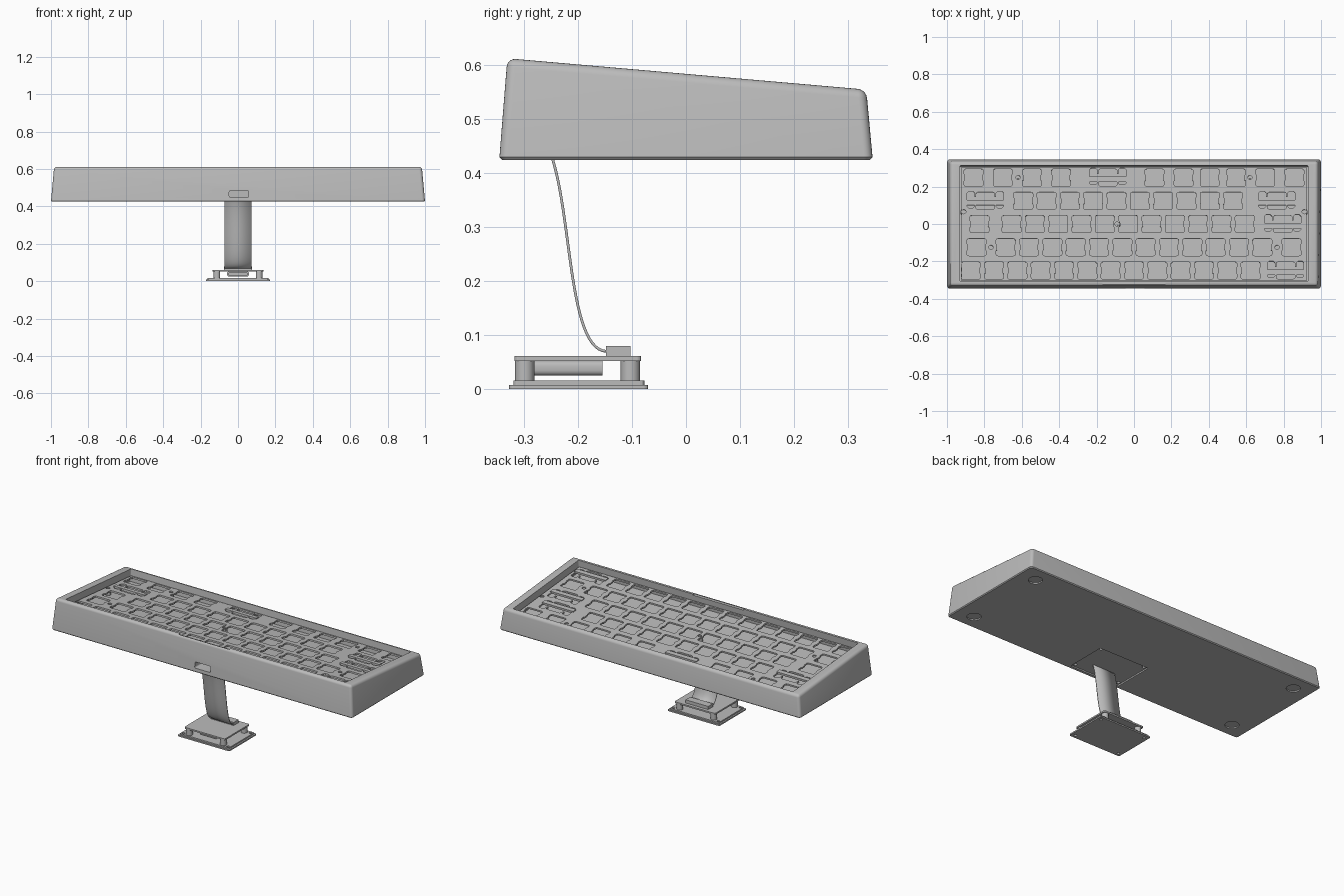
import bpy, bmesh, math
from mathutils import Matrix, Vector, geometry

if "Cube" in bpy.data.objects:
    bpy.data.objects.remove(bpy.data.objects["Cube"], do_unlink=True)

grey = bpy.data.materials.new("plain grey")
grey.use_nodes = True
grey.diffuse_color = (0.5, 0.5, 0.5, 1)
grey.node_tree.nodes["Principled BSDF"].inputs["Base Color"].default_value = (0.5, 0.5, 0.5, 1)

U = 0.1247                       # key pitch
# Frame lying on the sloping top of the case
TOP = Matrix.Translation((0, 0.003, 0.583)) @ Matrix.Rotation(math.radians(-5), 4, 'X')
PLATE_Z = -0.035                 # plate surface below the rim
FLOOR_Z = -0.072                 # cavity floor below the rim


def finish(name, bm, matrix=None):
    mesh = bpy.data.meshes.new(name)
    bmesh.ops.recalc_face_normals(bm, faces=bm.faces)
    bm.to_mesh(mesh)
    bm.free()
    mesh.materials.append(grey)
    ob = bpy.data.objects.new(name, mesh)
    bpy.context.collection.objects.link(ob)
    if matrix is not None:
        ob.matrix_world = matrix
    return ob


def box(name, low, high, matrix=None, bevel=0, axis=2):
    """Box between two corners; edges along one axis may be rounded."""
    low, high = Vector(low), Vector(high)
    bm = bmesh.new()
    bmesh.ops.create_cube(bm, size=1)
    for v in bm.verts:
        v.co = Vector([(low[i] + high[i]) / 2 + v.co[i] * (high[i] - low[i]) for i in range(3)])
    if bevel:
        edges = [e for e in bm.edges if abs((e.verts[0].co - e.verts[1].co)[axis]) > 1e-6]
        bmesh.ops.bevel(bm, geom=edges, offset=bevel, segments=4, profile=0.5, affect='EDGES')
    return finish(name, bm, matrix)


def cylinder(name, x, y, z0, z1, r, matrix=None, sides=24):
    bm = bmesh.new()
    bmesh.ops.create_cone(bm, cap_ends=True, segments=sides, radius1=r, radius2=r, depth=z1 - z0,
                          matrix=Matrix.Translation((x, y, (z0 + z1) / 2)))
    return finish(name, bm, matrix)


def activate(ob):
    bpy.ops.object.select_all(action='DESELECT')
    ob.select_set(True)
    bpy.context.view_layer.objects.active = ob


def cut(target, cutter):
    cutter.hide_render = True
    mod = target.modifiers.new("cut", 'BOOLEAN')
    mod.operation, mod.solver, mod.object = 'DIFFERENCE', 'EXACT', cutter
    activate(target)
    bpy.ops.object.modifier_apply(modifier=mod.name)
    bpy.data.objects.remove(cutter, do_unlink=True)


def smooth(ob):
    activate(ob)
    bpy.ops.object.shade_smooth_by_angle(angle=math.radians(30))


# Case: tapered wedge with rounded corners and a small chamfer underneath
bm = bmesh.new()
bmesh.ops.create_cube(bm, size=2)
for v in bm.verts:
    top, back = v.co.z > 0, v.co.y > 0
    v.co.x *= 0.983 if top else 1.0
    v.co.y = (0.334 if back else -0.331) if top else v.co.y * 0.346
    v.co.z = (0.555 if back else 0.613) if top else 0.425
bmesh.ops.bevel(bm, geom=[e for e in bm.edges if max(v.co.z for v in e.verts) > 0.5],
                offset=0.016, segments=5, profile=0.5, affect='EDGES')
rim = [e for e in bm.edges if all(v.co.z < 0.426 for v in e.verts)]
bmesh.ops.bevel(bm, geom=rim, offset=0.005, segments=1, affect='EDGES')
case = finish("case", bm)

cut(case, box("cavity", (-0.93, -0.312, FLOOR_Z), (0.93, 0.312, 0.1), TOP, 0.006))
cut(case, box("rim_notch", (-0.168, -0.327, -0.006), (0.168, -0.3, 0.1), TOP))
cut(case, box("port", (-0.047, -0.4, 0.449), (0.057, -0.27, 0.485), None, 0.008, 1))
cut(case, box("lid_recess", (-0.165, -0.325, 0.4), (0.165, -0.08, 0.433), None, 0.008))
corners = [(sx * 0.148, -0.2 + sy * 0.106) for sx in (-1, 1) for sy in (-1, 1)]
for x, y in corners:
    cut(case, cylinder("lid_screw_hole", x, y, 0.4, 0.45, 0.01, sides=12))
for x in (-0.89, 0.89):
    for y in (-0.255, 0.25):
        cut(case, cylinder("foot_recess", x, y, 0.4, 0.432, 0.038, sides=32))
smooth(case)


# Switch plate: one flat filled outline with all openings
def mirrored(half):
    return half + [(-x, y) for x, y in reversed(half)]


quarter = [(0.040, 0.046), (0.048, 0.044), (0.051, 0.038), (0.051, 0.019), (0.046, 0.013)]
switch_hole = mirrored(quarter + [(x, -y) for x, y in reversed(quarter)])
wide_hole = mirrored([(0.041, 0.046), (0.05, 0.04), (0.05, 0.02), (0.058, 0.02), (0.058, 0.042),
                      (0.066, 0.05), (0.089, 0.05), (0.097, 0.042), (0.097, -0.03),
                      (0.089, -0.038), (0.066, -0.038), (0.058, -0.03), (0.058, -0.02),
                      (0.05, -0.02), (0.05, -0.04), (0.041, -0.046)])

# Key widths in pitches, front row first
rows = [[1] * 13 + [2],
        [1.5] + [1] * 12 + [1.5],
        [1.75] + [1] * 11 + [2.25],
        [2.25] + [1] * 10 + [2.75],
        [1.25] * 4 + [2.75] + [1.25] * 2 + [1] + [1.25] * 3]
screws = [(-0.91, 0.066), (0.91, 0.066), (-0.62, 0.25), (0.62, 0.25),
          (-0.0905, 0), (-0.765, -0.125), (0.765, -0.125)]

outlines = [[(-0.923, -0.305), (0.923, -0.305), (0.923, 0.305), (-0.923, 0.305)]]
wide_keys = []
for r, widths in enumerate(rows):
    x, y = -7.5 * U, (r - 2) * U
    for w in widths:
        cx = x + w * U / 2
        x += w * U
        outlines.append([(cx + px, y + py) for px, py in (wide_hole if w >= 2 else switch_hole)])
        if w >= 2:
            wide_keys.append((cx, y))
for sx, sy in screws:
    outlines.append([(sx + 0.0115 * math.cos(a * math.pi / 6), sy + 0.0115 * math.sin(a * math.pi / 6))
                     for a in range(12)])

curve = bpy.data.curves.new("plate_outline", 'CURVE')
curve.dimensions, curve.fill_mode, curve.extrude = '2D', 'BOTH', 0.005
for pts in outlines:
    spline = curve.splines.new('POLY')
    spline.points.add(len(pts) - 1)
    for p, (px, py) in zip(spline.points, pts):
        p.co = (px, py, 0, 1)
    spline.use_cyclic_u = True
helper = bpy.data.objects.new("plate_helper", curve)
bpy.context.collection.objects.link(helper)
bpy.context.view_layer.update()
mesh = bpy.data.meshes.new_from_object(helper.evaluated_get(bpy.context.evaluated_depsgraph_get()))
bpy.data.objects.remove(helper, do_unlink=True)
mesh.materials.clear()
mesh.materials.append(grey)
for p in mesh.polygons:
    p.use_smooth = False
    p.material_index = 0
plate = bpy.data.objects.new("switch_plate", mesh)
bpy.context.collection.objects.link(plate)
plate.matrix_world = TOP @ Matrix.Translation((0, 0, PLATE_Z - 0.005))

# Stabiliser bars over the wide openings, and mounting posts with screws
for cx, y in wide_keys:
    box("stabiliser_bar", (cx - 0.104, y - 0.024, PLATE_Z - 0.008),
        (cx + 0.104, y + 0.004, PLATE_Z + 0.005), TOP)
for sx, sy in screws:
    cylinder("mounting_post", sx, sy, FLOOR_Z - 0.002, PLATE_Z - 0.01, 0.018, TOP)
    cylinder("screw", sx, sy, PLATE_Z - 0.012, PLATE_Z - 0.004, 0.007, TOP, 12)

# Connector lid with stepped base
for name, low, high in (("lid_base", (-0.172, -0.328, 0), (0.172, -0.07, 0.008)),
                        ("lid_step", (-0.163, -0.32, 0.008), (0.163, -0.077, 0.016))):
    part = box(name, low, high, None, 0.008)
    for x, y in corners:
        cut(part, cylinder("screw_hole", x, y, -0.01, 0.03, 0.008, sides=12))

# Small circuit board on four standoffs
for x in (-0.113, 0.113):
    for y in (-0.299, -0.103):
        smooth(cylinder("standoff", x, y, 0.015, 0.053, 0.018))
board = box("circuit_board", (-0.135, -0.318, 0.052), (0.135, -0.083, 0.061), None, 0.008)
socket = box("port_socket", (-0.058, -0.281, 0.025), (0.058, -0.155, 0.053), None, 0.01, 1)
cut(socket, box("socket_mouth", (-0.05, -0.3, 0.031), (0.05, -0.2, 0.046), None, 0.006, 1))
smooth(socket)
box("cable_connector", (-0.075, -0.148, 0.06), (0.075, -0.103, 0.08))

# Flat ribbon cable rising into the case
path = geometry.interpolate_bezier(Vector((0, -0.146, 0.07)), Vector((0, -0.22, 0.07)),
                                   Vector((0, -0.21, 0.33)), Vector((0, -0.252, 0.44)), 28)
bm = bmesh.new()
pairs = [[bm.verts.new((x, p.y, p.z)) for x in (-0.073, 0.073)] for p in path]
for a, b in zip(pairs, pairs[1:]):
    bm.faces.new((a[0], a[1], b[1], b[0]))
cable = finish("ribbon_cable", bm)
solid = cable.modifiers.new("thickness", 'SOLIDIFY')
solid.thickness, solid.offset = 0.005, 0
smooth(cable)
